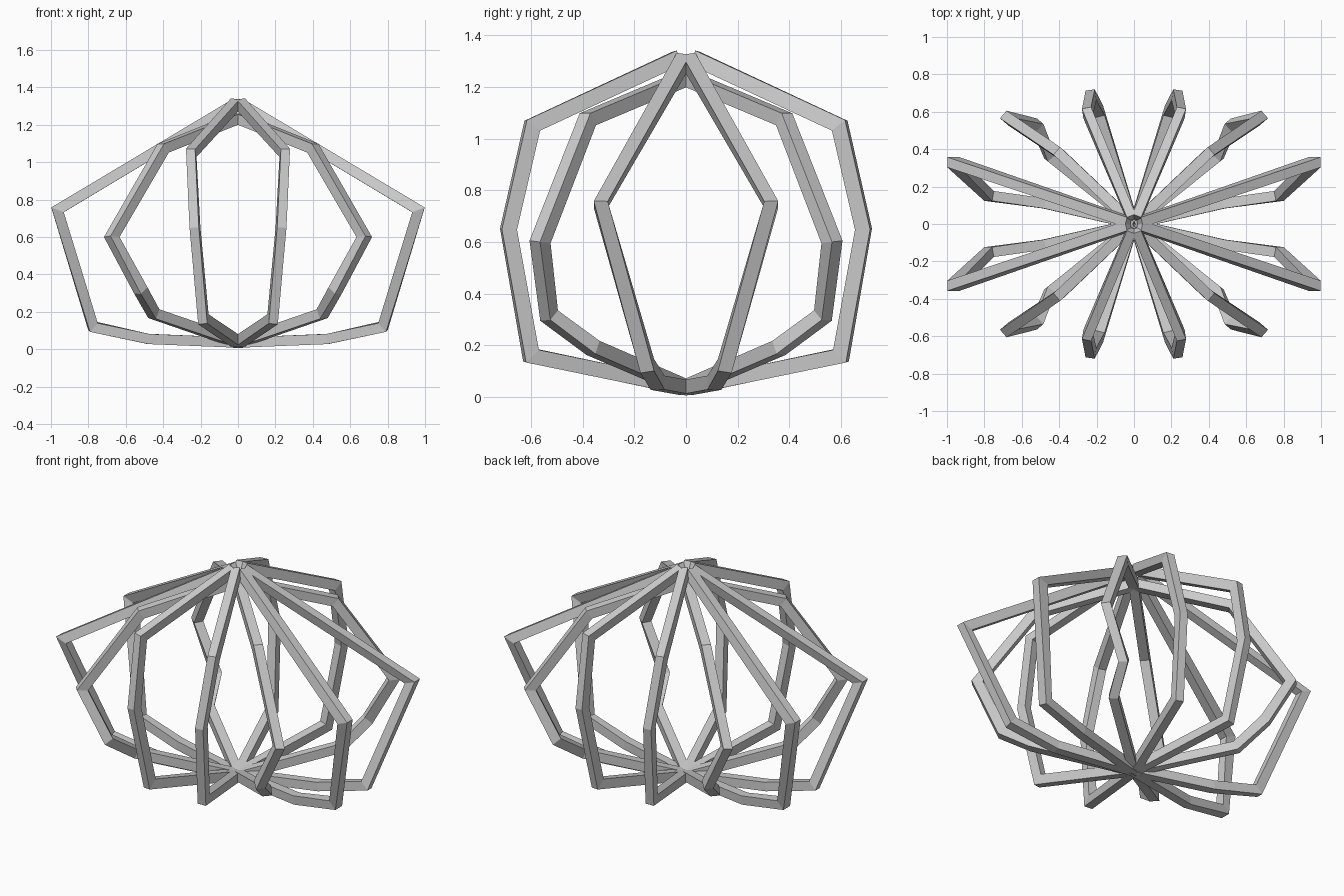
import bpy, bmesh
from mathutils import Vector

old = bpy.data.objects.get("Cube")
if old:
    bpy.data.objects.remove(old, do_unlink=True)

grey = bpy.data.materials.new("light grey")
grey.use_nodes = True
color = (0.6, 0.6, 0.6, 1)
grey.diffuse_color = color
grey.node_tree.nodes["Principled BSDF"].inputs["Base Color"].default_value = color


def rib(name, side, points, width=0.054, depth=0.054):
    """Square bar with mitred bends, mirrored into all four quadrants."""
    pts = [Vector(p) for p in points]
    dirs = [(b - a).normalized() for a, b in zip(pts, pts[1:])]
    bm = bmesh.new()
    rings = []
    for i, p in enumerate(pts):
        before, after = dirs[max(i - 1, 0)], dirs[min(i, len(dirs) - 1)]
        along = (before + after).normalized()
        across = Vector(side)
        across = (across - across.dot(along) * along).normalized()
        out = along.cross(across) / along.dot(after)
        rings.append([bm.verts.new(p + across * u * width / 2 + out * v * depth / 2)
                      for u, v in ((1, 1), (-1, 1), (-1, -1), (1, -1))])
    for a, b in zip(rings, rings[1:]):
        for k in range(4):
            j = (k + 1) % 4
            bm.faces.new((a[k], a[j], b[j], b[k]))
    bm.faces.new(rings[0])
    bm.faces.new(rings[-1])
    bmesh.ops.recalc_face_normals(bm, faces=bm.faces)
    mesh = bpy.data.meshes.new(name)
    bm.to_mesh(mesh)
    bm.free()
    mesh.materials.append(grey)
    obj = bpy.data.objects.new(name, mesh)
    bpy.context.collection.objects.link(obj)
    mirror = obj.modifiers.new("quadrants", 'MIRROR')
    mirror.use_axis = (True, True, False)
    mirror.use_mirror_merge = False


# Wide ribs reaching out to the left and right
rib("side_ribs", (0, 1, 0), [
    (0.03, 0.01, 1.305), (0.965, 0.33, 0.745), (0.775, 0.15, 0.12),
    (0.48, 0.11, 0.055), (0, 0, 0.035)])

# Diagonal ribs
rib("diagonal_ribs", (-0.65, 0.76, 0), [
    (0, 0, 1.235), (0.4, 0.38, 1.075), (0.675, 0.565, 0.6),
    (0.52, 0.53, 0.315), (0.45, 0.36, 0.19), (0, 0, 0.035)])

# Tall ribs at the front and back
rib("front_and_back_ribs", (-1, 0.15, 0), [
    (0.013, 0.033, 1.312), (0.25, 0.595, 1.05), (0.23, 0.687, 0.65),
    (0.185, 0.6, 0.16), (0, 0, 0.035)], width=0.05, depth=0.058)
